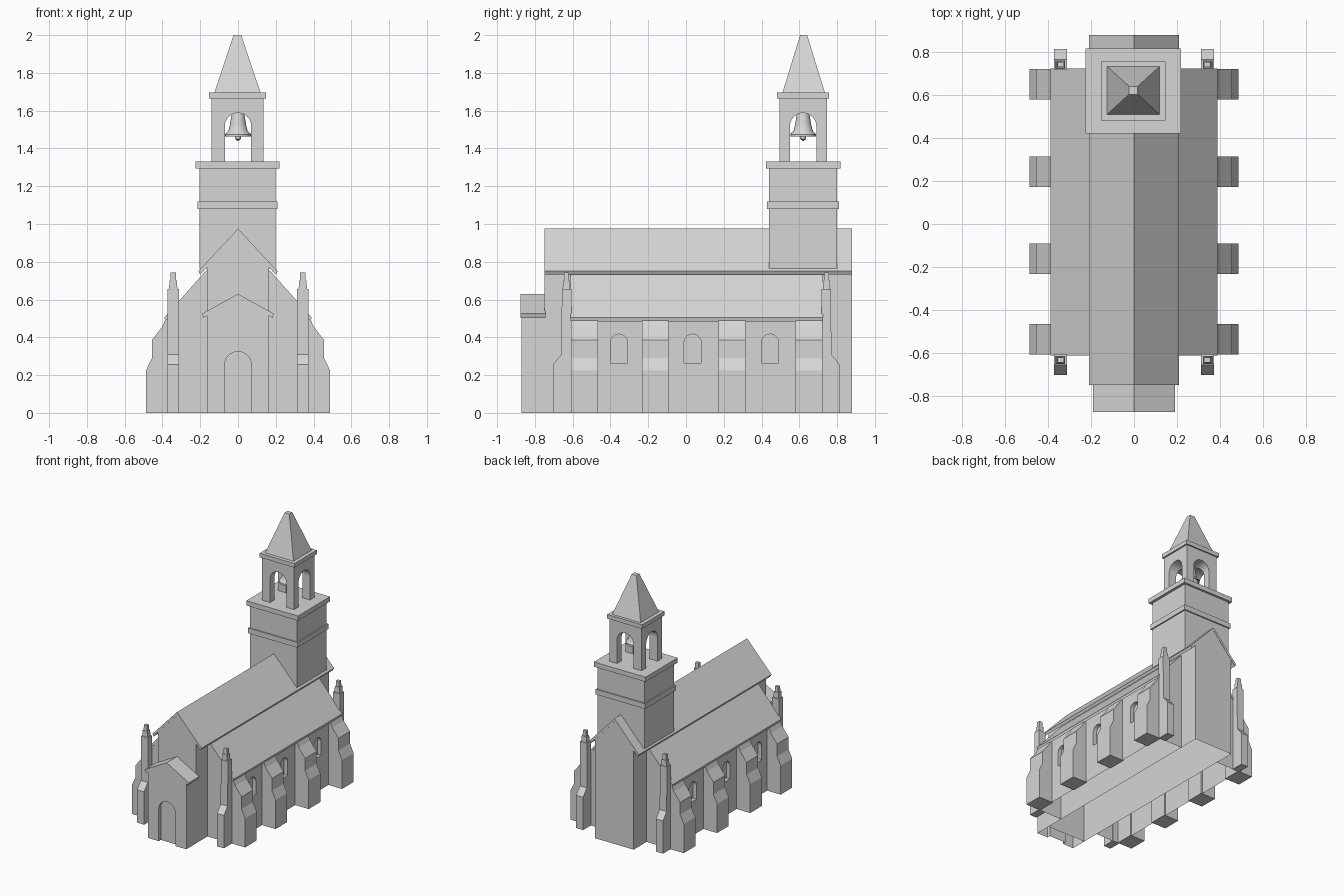
import bpy, bmesh, math
from mathutils import Vector

old = bpy.data.objects.get("Cube")
if old:
    bpy.data.objects.remove(old, do_unlink=True)

stone = bpy.data.materials.new("grey stone")
stone.use_nodes = True
GREY = (0.67, 0.67, 0.67, 1)
stone.diffuse_color = GREY
stone.node_tree.nodes["Principled BSDF"].inputs["Base Color"].default_value = GREY


def finish(name, bm):
    bmesh.ops.recalc_face_normals(bm, faces=bm.faces)
    mesh = bpy.data.meshes.new(name)
    bm.to_mesh(mesh)
    bm.free()
    mesh.materials.append(stone)
    ob = bpy.data.objects.new(name, mesh)
    bpy.context.collection.objects.link(ob)
    return ob


def extrude(name, outline, axis, start, end):
    """Extrude a closed 2D outline; (x, z) along y, or (y, z) along x."""
    def place(p, t):
        return (p[0], t, p[1]) if axis == 'y' else (t, p[0], p[1])
    bm = bmesh.new()
    face = bm.faces.new([bm.verts.new(place(p, start)) for p in outline])
    ext = bmesh.ops.extrude_face_region(bm, geom=[face])
    move = Vector(place((0, 0), end - start))
    bmesh.ops.translate(bm, vec=move,
                        verts=[v for v in ext["geom"] if isinstance(v, bmesh.types.BMVert)])
    return finish(name, bm)


def block(name, cx, cy, hx, hy, z0, z1, top=1.0):
    """Box on a centre with half sizes; top scales its upper face."""
    bm = bmesh.new()
    bmesh.ops.create_cube(bm, size=2)
    for v in bm.verts:
        s = top if v.co.z > 0 else 1.0
        v.co = (cx + v.co.x * hx * s, cy + v.co.y * hy * s, z1 if v.co.z > 0 else z0)
    return finish(name, bm)


def lathe(name, profile, cx, cy, steps=24):
    bm = bmesh.new()
    verts = [bm.verts.new((cx + r, cy, z)) for r, z in profile]
    edges = [bm.edges.new(pair) for pair in zip(verts, verts[1:])]
    bmesh.ops.spin(bm, geom=verts + edges, cent=(cx, cy, 0), axis=(0, 0, 1),
                   angle=math.tau, steps=steps)
    bmesh.ops.remove_doubles(bm, verts=bm.verts, dist=0.0005)
    return finish(name, bm)


def arch(centre, half, z0, spring):
    curve = [(centre + half * math.cos(math.pi * i / 12),
              spring + half * math.sin(math.pi * i / 12)) for i in range(13)]
    return [(centre + half, z0)] + curve + [(centre - half, z0)]


def cut(ob, cutter):
    mod = ob.modifiers.new("opening", 'BOOLEAN')
    mod.operation, mod.solver, mod.object = 'DIFFERENCE', 'EXACT', cutter
    bpy.context.view_layer.objects.active = ob
    bpy.ops.object.modifier_apply(modifier=mod.name)
    bpy.data.objects.remove(cutter, do_unlink=True)


def open_floor(ob):
    """Leave a wall shell open underneath."""
    bm = bmesh.new()
    bm.from_mesh(ob.data)
    floor = [f for f in bm.faces if all(v.co.z < .001 for v in f.verts)]
    bmesh.ops.delete(bm, geom=floor, context='FACES')
    bm.to_mesh(ob.data)
    bm.free()


def smooth(ob):
    bpy.ops.object.select_all(action='DESELECT')
    ob.select_set(True)
    bpy.context.view_layer.objects.active = ob
    bpy.ops.object.shade_smooth_by_angle(angle=math.radians(35))


# Nave: tall gabled hall with a thin roof
open_floor(extrude("nave_walls", [(-.165, 0), (.165, 0), (.165, .775), (0, .955), (-.165, .775)],
                   'y', -.748, .878))
extrude("nave_roof", [(0, .975), (.21, .75), (.2, .732), (0, .95), (-.2, .732), (-.21, .75)],
        'y', -.75, .88)

# Porch with recessed arched door and a solid gable roof
porch = extrude("porch_walls", [(-.165, 0), (.165, 0), (.165, .52), (-.165, .52)],
                'y', -.87, -.748)
cut(porch, extrude("door_cutter", arch(0, .072, -.05, .252), 'y', -.9, -.845))
open_floor(porch)
extrude("porch_roof", [(0, .63), (.19, .525), (.182, .503), (.165, .515),
                       (-.165, .515), (-.182, .503), (-.19, .525)], 'y', -.876, -.745)

for side, label in ((1, "left"), (-1, "right")):
    # Aisle with recessed arched windows and lean-to roof
    aisle = extrude(label + "_aisle_walls",
                    [(side * .165, 0), (side * .37, 0), (side * .37, .5), (side * .165, .74)],
                    'y', -.61, .72)
    for y in (-.355, .035, .445):
        cut(aisle, extrude("window_cutter", arch(y, .045, .265, .372),
                           'x', side * .34, side * .4))
    open_floor(aisle)
    extrude(label + "_aisle_roof",
            [(side * .15, .775), (side * .39, .505), (side * .385, .485), (side * .15, .75)],
            'y', -.612, .724)

    # Stepped side buttresses
    step = [(.36, 0), (.487, 0), (.487, .225), (.456, .29), (.456, .385),
            (.402, .455), (.385, .492), (.36, .5)]
    for i, y in enumerate((-.537, -.163, .243, .652)):
        extrude(f"{label}_buttress_{i + 1}", [(side * x, z) for x, z in step],
                'y', y - .071, y + .071)

    # Corner piers topped by small stepped pinnacles
    for end, wall, place in ((-1, -.607, "front"), (1, .717, "back")):
        pier = [(0, 0), (.098, 0), (.098, .255), (.053, .31), (.05, .655), (0, .655)]
        extrude(f"{label}_{place}_pier", [(wall + end * d, z) for d, z in pier],
                'x', side * .343 - .03, side * .343 + .03)
        cy = wall + end * .027
        block(f"{label}_{place}_pinnacle_base", side * .343, cy, .022, .019, .655, .7, .9)
        block(f"{label}_{place}_pinnacle_tip", side * .343, cy, .015, .013, .7, .742, .9)

# Bell tower
TX, TY = -.003, .62
block("tower_shaft", TX, TY, .202, .18, .765, 1.3)
block("tower_band", TX, TY, .212, .19, 1.08, 1.12)
block("tower_cornice", TX, TY, .222, .197, 1.295, 1.332)

# Open belfry with arches through both directions
belfry = block("belfry", TX, TY, .138, .126, 1.33, 1.67)
cut(belfry, extrude("arch_cutter", arch(0, .07, 1.332, 1.518), 'y', TY - .3, TY + .3))
cut(belfry, extrude("arch_cutter", arch(TY, .07, 1.332, 1.518), 'x', -.3, .3))
block("belfry_cornice", TX, TY, .15, .137, 1.665, 1.697)
block("spire", TX, TY + .003, .122, .112, 1.697, 2.0, .165)

# Bell and clapper
bell = lathe("bell", [(0, 1.61), (.028, 1.605), (.034, 1.58), (.042, 1.53), (.05, 1.495),
                      (.068, 1.475), (.068, 1.462), (.058, 1.464), (.042, 1.49),
                      (.032, 1.55), (0, 1.57)], 0, TY)
clapper = lathe("clapper", [(0, 1.57), (.006, 1.565), (.006, 1.475), (.016, 1.465),
                            (.016, 1.45), (0, 1.438)], 0, TY, 12)
smooth(bell)
smooth(clapper)
